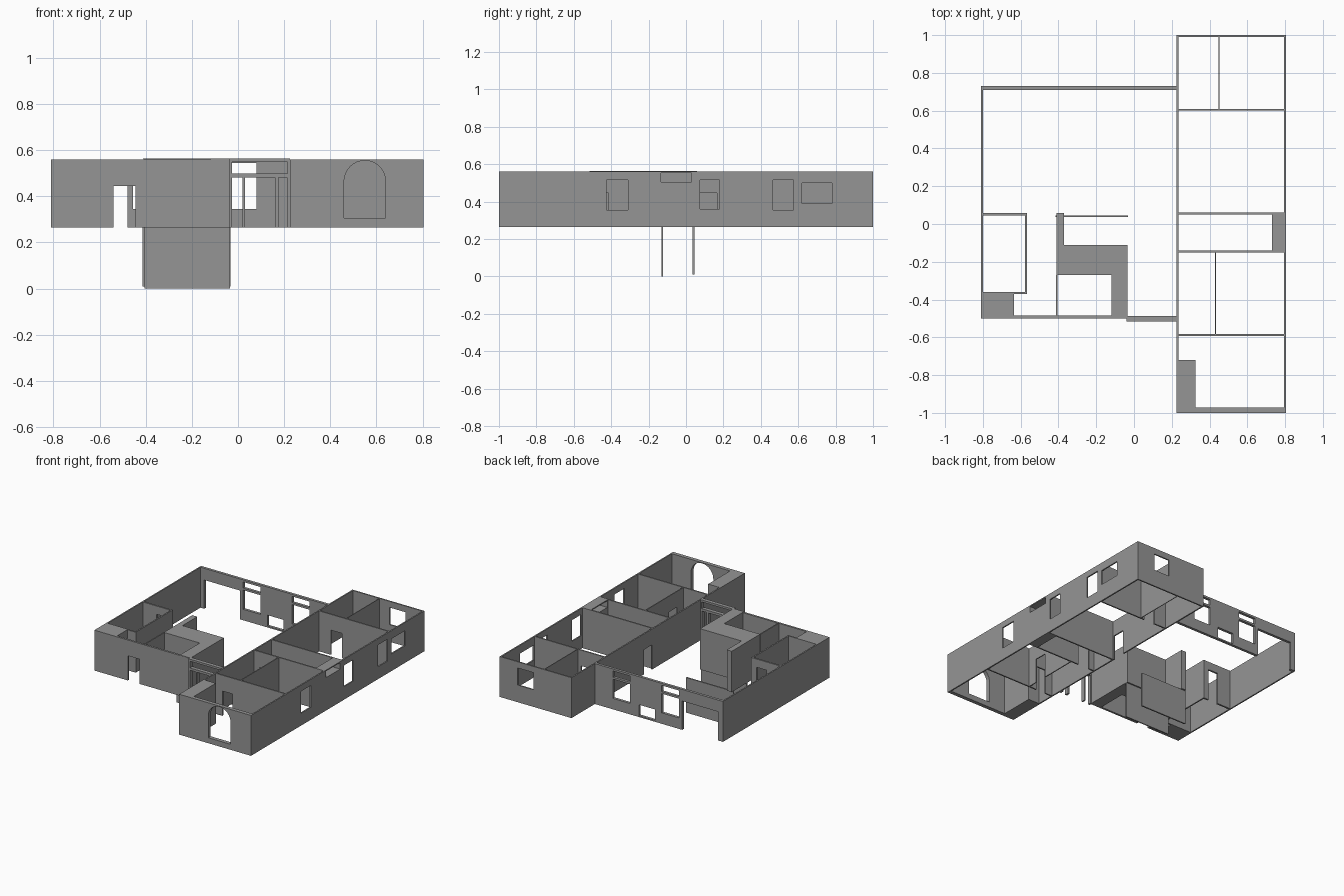
import bpy, bmesh, math

if "Cube" in bpy.data.objects:
    bpy.data.objects.remove(bpy.data.objects["Cube"])

Z0, Z1 = 0.265, 0.56          # floor line and wall top
DOOR = 0.445                  # interior door head height

grey = bpy.data.materials.new("plain grey")
grey.diffuse_color = (0.3, 0.3, 0.3, 1)
grey.use_nodes = True
grey.node_tree.nodes["Principled BSDF"].inputs["Base Color"].default_value = grey.diffuse_color


def finish(bm, name):
    bmesh.ops.recalc_face_normals(bm, faces=bm.faces)
    me = bpy.data.meshes.new(name)
    bm.to_mesh(me)
    bm.free()
    me.materials.append(grey)
    ob = bpy.data.objects.new(name, me)
    bpy.context.collection.objects.link(ob)
    return ob


def wall(name, axis, u0, u1, t0, t1, holes=(), z0=Z0, z1=Z1):
    """Wall running along axis from u0 to u1, thickness t0..t1,
    with rectangular holes (ua, ub, za, zb)."""
    us = sorted({u0, u1} | {v for h in holes for v in h[:2]})
    zs = sorted({z0, z1} | {v for h in holes for v in h[2:]})
    put = (lambda u, t, z: (u, t, z)) if axis == 'x' else (lambda u, t, z: (t, u, z))
    bm = bmesh.new()
    for a, b in zip(us, us[1:]):
        for c, d in zip(zs, zs[1:]):
            mu, mz = (a + b) / 2, (c + d) / 2
            if any(h[0] < mu < h[1] and h[2] < mz < h[3] for h in holes):
                continue
            bm.faces.new([bm.verts.new(put(u, t0, z))
                          for u, z in ((a, c), (b, c), (b, d), (a, d))])
    bmesh.ops.remove_doubles(bm, verts=bm.verts, dist=1e-5)
    new = bmesh.ops.extrude_face_region(bm, geom=bm.faces[:])['geom']
    bmesh.ops.translate(bm, vec=put(0, t1 - t0, 0),
                        verts=[g for g in new if isinstance(g, bmesh.types.BMVert)])
    return finish(bm, name)


def prism(name, pts, z0=Z0, z1=Z1):
    """Solid block from a plan outline."""
    bm = bmesh.new()
    f = bm.faces.new([bm.verts.new((x, y, z0)) for x, y in pts])
    new = bmesh.ops.extrude_face_region(bm, geom=[f])['geom']
    bmesh.ops.translate(bm, vec=(0, 0, z1 - z0),
                        verts=[g for g in new if isinstance(g, bmesh.types.BMVert)])
    return finish(bm, name)


def block(name, x0, x1, y0, y1, **k):
    return prism(name, [(x0, y0), (x1, y0), (x1, y1), (x0, y1)], **k)


# ---- long right wing: outer walls
high_window = (-0.135, 0.03, 0.505, 0.552)
wall("wing_right_wall", 'y', -1, 1, 0.795, 0.805, [
    (-0.425, -0.31, 0.355, 0.515), high_window, (0.075, 0.18, 0.36, 0.515),
    (0.465, 0.575, 0.355, 0.515), (0.62, 0.78, 0.39, 0.5)])
wall("wing_left_wall", 'y', -1, 1, 0.225, 0.235, [(0.07, 0.165, Z0, DOOR)])
wall("wing_back_wall", 'x', 0.225, 0.805, 0.99, 1.0, [(0.53, 0.66, 0.39, 0.515)])
front = wall("wing_front_wall", 'x', 0.225, 0.805, -1.0, -0.972)

# arched opening in the wing front
bm = bmesh.new()
arc = [(0.55 + 0.09 * math.cos(a), 0.465 + 0.09 * math.sin(a))
       for a in (math.pi * i / 16 for i in range(17))]
f = bm.faces.new([bm.verts.new((x, -1.1, z))
                  for x, z in [(0.46, 0.305), (0.64, 0.305)] + arc])
new = bmesh.ops.extrude_face_region(bm, geom=[f])['geom']
bmesh.ops.translate(bm, vec=(0, 0.2, 0),
                    verts=[g for g in new if isinstance(g, bmesh.types.BMVert)])
cutter = finish(bm, "arch_cutter")
mod = front.modifiers.new("arch", 'BOOLEAN')
mod.operation, mod.object, mod.solver = 'DIFFERENCE', cutter, 'EXACT'
cutter.hide_render = True
cutter.hide_viewport = True

# ---- right wing: partitions and thick parts
for name, y, holes in (("back_room_partition", 0.605, [(0.33, 0.42, Z0, DOOR)]),
                       ("middle_room_partition", 0.055, []),
                       ("hall_partition", -0.145, [(0.28, 0.37, Z0, DOOR)]),
                       ("front_room_partition", -0.588, [(0.29, 0.37, Z0, DOOR)])):
    wall(name, 'x', 0.23, 0.8, y - 0.005, y + 0.005, holes)
wall("back_room_divider", 'y', 0.605, 0.995, 0.447, 0.452)
wall("front_room_divider", 'y', -0.588, -0.145, 0.428, 0.435,
     [(-0.51, -0.415, Z0, DOOR)])
wall("hall_deep_window_wall", 'y', -0.145, 0.055, 0.73, 0.804, [high_window])
block("front_corner_block", 0.226, 0.325, -0.999, -0.72)

# ---- left wing: outer walls
wall("main_left_wall", 'y', -0.5, 0.73, -0.81, -0.8)
back_holes = [(-0.77, -0.48, Z0, 0.475), (-0.26, -0.13, 0.275, 0.355)]
for a, b in ((-0.455, -0.315), (-0.06, 0.08)):
    back_holes += [(a, b, 0.345, 0.485), (a, b, 0.5, 0.545)]
wall("main_back_wall", 'x', -0.81, 0.225, 0.71, 0.73, back_holes)
wall("main_front_wall", 'x', -0.64, -0.04, -0.5, -0.485, [(-0.54, -0.445, Z0, DOOR)])

# entrance screen with transom, side lights and door gap
wall("entrance_screen", 'x', -0.04, 0.225, -0.515, -0.487, [
    (-0.027, 0.215, 0.499, 0.548), (-0.027, 0.02, Z0, 0.482),
    (0.03, 0.16, Z0, 0.482), (0.175, 0.213, Z0, 0.482)], z1=0.563)

# ---- left wing: small room
wall("small_room_back_wall", 'x', -0.805, -0.567, 0.045, 0.058,
     [(-0.69, -0.61, Z0, 0.5)])
wall("small_room_side_wall", 'y', -0.37, 0.055, -0.577, -0.567)
wall("small_room_front_wall", 'x', -0.64, -0.567, -0.37, -0.36)
block("small_room_corner_block", -0.809, -0.635, -0.5, -0.36)

# ---- stair enclosure
prism("stair_enclosure", [(-0.41, 0.058), (-0.41, -0.27), (-0.12, -0.27), (-0.12, -0.499),
                          (-0.035, -0.499), (-0.035, -0.112), (-0.37, -0.112),
                          (-0.37, 0.058)], z1=0.563)
wall("stair_side_wall", 'y', -0.495, -0.27, -0.413, -0.405, z1=0.563)
wall("stairwell_front_panel", 'x', -0.405, -0.035, -0.13, -0.122, z0=0.0, z1=0.266)
wall("stairwell_back_panel", 'x', -0.415, -0.033, 0.036, 0.046, z0=0.01, z1=0.266)
